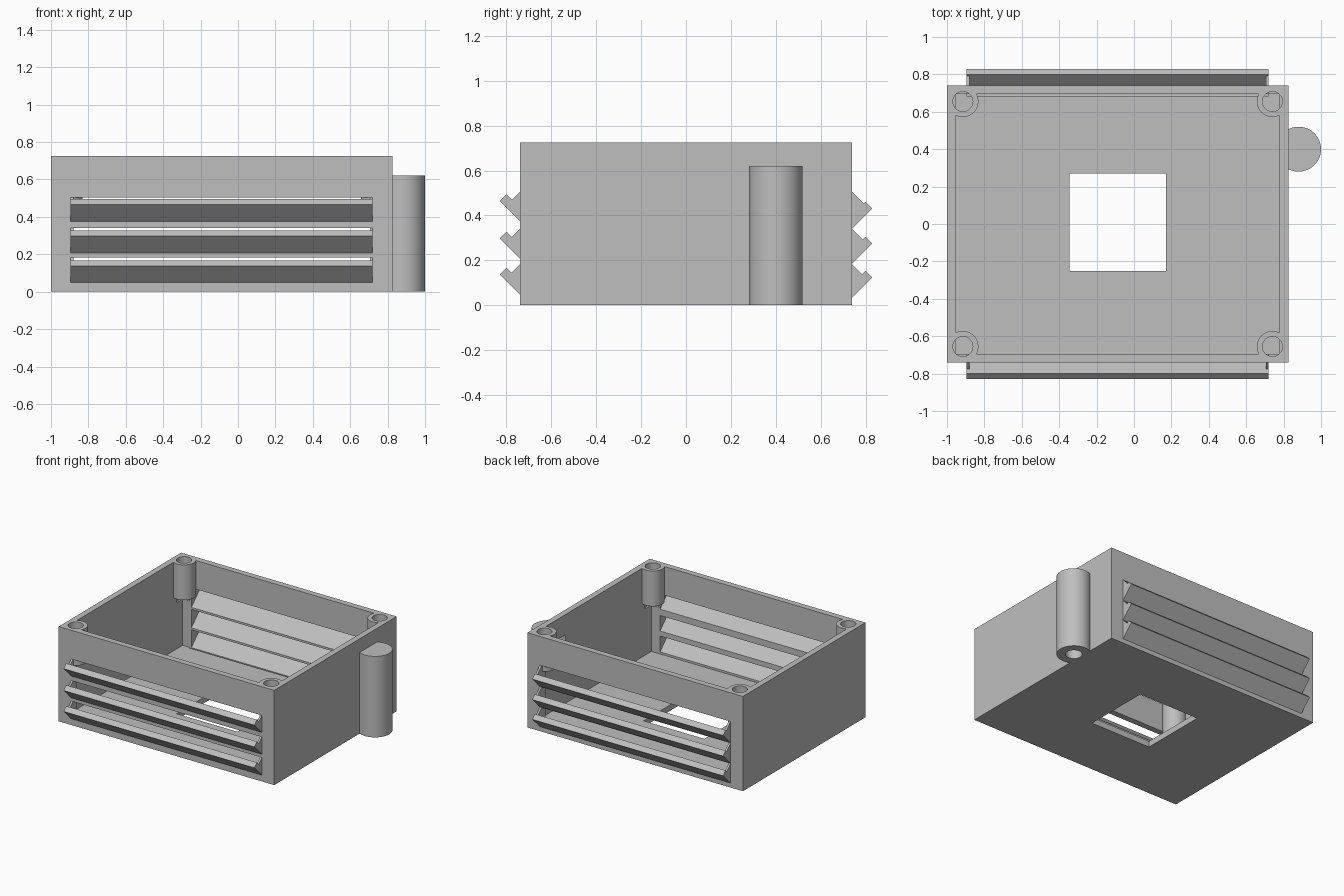
import bpy, bmesh

old = bpy.data.objects.get("Cube")
if old:
    bpy.data.objects.remove(old, do_unlink=True)

grey = bpy.data.materials.new("plain grey")
grey.use_nodes = True
grey.diffuse_color = (0.52, 0.52, 0.52, 1)
grey.node_tree.nodes["Principled BSDF"].inputs["Base Color"].default_value = grey.diffuse_color


def finish(name, bm):
    bmesh.ops.recalc_face_normals(bm, faces=bm.faces)
    mesh = bpy.data.meshes.new(name)
    bm.to_mesh(mesh)
    bm.free()
    obj = bpy.data.objects.new(name, mesh)
    bpy.context.collection.objects.link(obj)
    mesh.materials.append(grey)
    return obj


def box(name, low, high):
    bm = bmesh.new()
    bmesh.ops.create_cube(bm, size=1)
    for v in bm.verts:
        for i in range(3):
            v.co[i] = low[i] if v.co[i] < 0 else high[i]
    return finish(name, bm)


def cylinder(name, x, y, radius, z0, z1):
    bm = bmesh.new()
    bmesh.ops.create_cone(bm, cap_ends=True, segments=48, radius1=radius,
                          radius2=radius, depth=z1 - z0)
    bmesh.ops.translate(bm, verts=bm.verts, vec=(x, y, (z0 + z1) / 2))
    return finish(name, bm)


def extrude_x(name, profile, x0, x1):
    """Extrude a (y, z) profile along x."""
    bm = bmesh.new()
    face = bm.faces.new([bm.verts.new((x0, y, z)) for y, z in profile])
    new = bmesh.ops.extrude_face_region(bm, geom=[face])["geom"]
    verts = [g for g in new if isinstance(g, bmesh.types.BMVert)]
    bmesh.ops.translate(bm, verts=verts, vec=(x1 - x0, 0, 0))
    return finish(name, bm)


def combine(target, tool, operation):
    bpy.context.view_layer.objects.active = target
    mod = target.modifiers.new(operation.lower(), 'BOOLEAN')
    mod.operation = operation
    mod.solver = 'EXACT'
    mod.object = tool
    bpy.ops.object.modifier_apply(modifier=mod.name)
    bpy.data.objects.remove(tool, do_unlink=True)


# Overall dimensions
LEFT, RIGHT, HALF, TOP, WALL = -1.0, 0.825, 0.74, 0.725, 0.046
INNER = HALF - WALL
VENT_X0, VENT_X1 = -0.895, 0.72
TUBE_X, TUBE_Y = 0.88, 0.4

# Outer block with the side tube, then hollowed
body = box("case_body", (LEFT, -HALF, 0), (RIGHT, HALF, TOP))
combine(body, cylinder("side_tube", TUBE_X, TUBE_Y, 0.12, 0, 0.62), 'UNION')
combine(body, box("cavity", (LEFT + WALL, -INNER, WALL), (RIGHT - WALL, INNER, 1)), 'DIFFERENCE')
combine(body, box("floor_opening", (-0.345, -0.25, -0.1), (0.17, 0.27, 0.2)), 'DIFFERENCE')

# Louvred vents on the front and back walls
wall_tops = (0.505, 0.34, 0.183)
vents = (("front", -1, (0.465, 0.298, 0.138)), ("back", 1, (0.432, 0.275, 0.124)))
for side, s, tips in vents:
    for n, (tip, top) in enumerate(zip(tips, wall_tops), 1):
        base = tip - 0.09
        ys = sorted((s * (INNER - 0.01), s * (HALF + 0.02)))
        slot = box("slot", (VENT_X0, ys[0], base), (VENT_X1, ys[1], top))
        combine(body, slot, 'DIFFERENCE')
        # Sloping slat
        profile = [(HALF, base), (HALF + 0.09, tip), (HALF + 0.06, tip + 0.03),
                   (INNER, tip - 0.076), (INNER, base)]
        extrude_x(f"{side}_slat_{n}", [(s * y, z) for y, z in profile], VENT_X0, VENT_X1)
        # Small webs closing the slat ends
        web = [(INNER, base), (HALF, base), (HALF + 0.06, tip - 0.03),
               (HALF + 0.05, top - 0.05), (HALF, top), (INNER, top)]
        for end, x in (("right", VENT_X0), ("left", VENT_X1 - 0.015)):
            extrude_x(f"{side}_{end}_web_{n}", [(s * y, z) for y, z in web], x, x + 0.015)

# Screw bosses in the corners
corners = [(x, y) for x in (-0.915, 0.74) for y in (-0.655, 0.655)]
for x, y in corners:
    combine(body, cylinder("boss", x, y, 0.083, 0.455, TOP), 'UNION')
for x, y in corners:
    combine(body, cylinder("screw_hole", x, y, 0.053, 0.4, 0.8), 'DIFFERENCE')

# Cable bore up the tube and its passage through the wall
combine(body, cylinder("bore", TUBE_X, TUBE_Y, 0.058, -0.1, 0.57), 'DIFFERENCE')
combine(body, box("passage", (0.7, TUBE_Y - 0.058, 0.45), (TUBE_X, TUBE_Y + 0.058, 0.57)), 'DIFFERENCE')

# Smooth the round walls, keep the edges crisp
bpy.ops.object.select_all(action='DESELECT')
body.select_set(True)
bpy.context.view_layer.objects.active = body
bpy.ops.object.shade_smooth_by_angle()
